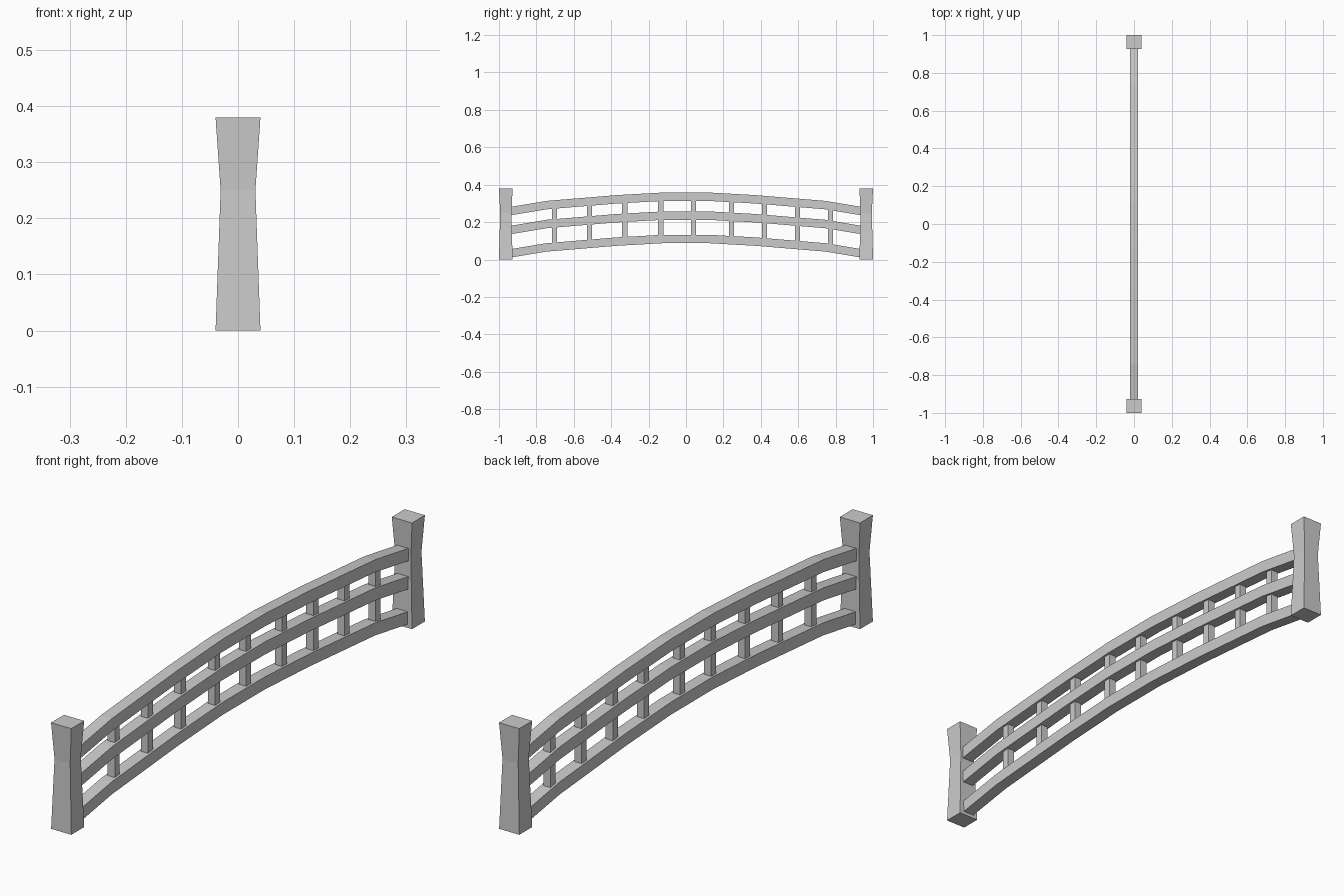
import bpy, bmesh

if "Cube" in bpy.data.objects:
    bpy.data.objects.remove(bpy.data.objects["Cube"])


def make_object(name, bm):
    bmesh.ops.recalc_face_normals(bm, faces=bm.faces)
    mesh = bpy.data.meshes.new(name)
    bm.to_mesh(mesh)
    bm.free()
    obj = bpy.data.objects.new(name, mesh)
    bpy.context.collection.objects.link(obj)
    return obj


def loft(name, rings):
    """Skin a list of four-cornered rings and cap both ends."""
    bm = bmesh.new()
    loops = [[bm.verts.new(p) for p in ring] for ring in rings]
    for a, b in zip(loops, loops[1:]):
        for i in range(4):
            j = (i + 1) % 4
            bm.faces.new((a[i], a[j], b[j], b[i]))
    bm.faces.new(loops[0])
    bm.faces.new(loops[-1])
    return make_object(name, bm)


# Shared arch: distance from the middle, drop below the crown
HALF_ARCH = [(0.12, 0.002), (0.37, 0.016), (0.745, 0.047), (0.95, 0.081)]
ARCH = [(-y, d) for y, d in reversed(HALF_ARCH)] + HALF_ARCH
RAIL_W, RAIL_H = 0.022, 0.0225


def drop(y):
    for (y0, d0), (y1, d1) in zip(ARCH, ARCH[1:]):
        if y0 <= y <= y1:
            return d0 + (d1 - d0) * (y - y0) / (y1 - y0)


# Waisted end posts
for name, side in (("front_post", -1), ("back_post", 1)):
    rings = []
    for z, hx, hy in ((0, 0.04, 0.0365), (0.25, 0.031, 0.030), (0.38, 0.04, 0.0365)):
        c = side * 0.9635
        rings.append([(-hx, c - hy, z), (hx, c - hy, z), (hx, c + hy, z), (-hx, c + hy, z)])
    loft(name, rings)

# Three arched rails
CROWNS = {"bottom_rail": 0.112, "middle_rail": 0.237, "top_rail": 0.338}
for name, crown in CROWNS.items():
    rings = []
    for y, d in ARCH:
        lo, hi = crown - d - RAIL_H, crown - d + RAIL_H
        rings.append([(-RAIL_W, y, lo), (RAIL_W, y, lo), (RAIL_W, y, hi), (-RAIL_W, y, hi)])
    loft(name, rings)

# Slim balusters running from the bottom rail to the top rail
S = 0.014
for i, y in enumerate((-0.703, -0.516, -0.328, -0.135, 0.04, 0.243, 0.42, 0.596, 0.773)):
    lo = CROWNS["bottom_rail"] - drop(y)
    hi = CROWNS["top_rail"] - drop(y)
    loft(f"baluster_{i + 1}", [[(-S, y - S, z), (S, y - S, z), (S, y + S, z), (-S, y + S, z)]
                               for z in (lo, hi)])
